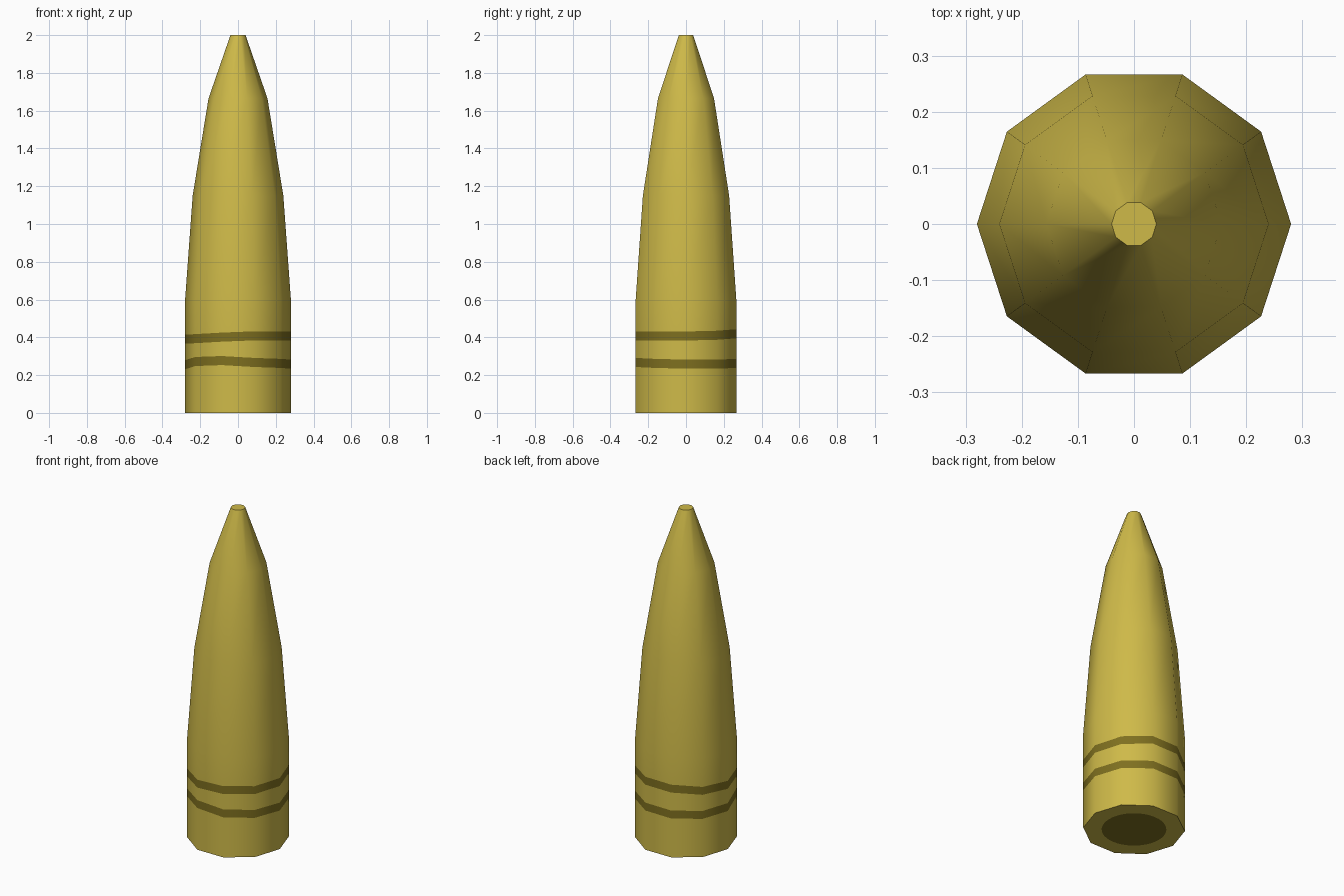
import bpy, bmesh, math

if "Cube" in bpy.data.objects:
    bpy.data.objects.remove(bpy.data.objects["Cube"])

N = 10          # sides of the body
R = 0.28        # body radius


def material(name, rgb):
    m = bpy.data.materials.new(name)
    m.diffuse_color = (*rgb, 1.0)
    m.use_nodes = True
    m.node_tree.nodes["Principled BSDF"].inputs["Base Color"].default_value = m.diffuse_color
    return m


brass = material("brass yellow", (0.62, 0.49, 0.066))
dark = material("dark olive", (0.21, 0.16, 0.014))

# Band centre heights at each corner, anticlockwise from +x (slightly wavy bands)
low_band = [0.258, 0.258, 0.262, 0.26, 0.256, 0.255, 0.272, 0.277, 0.267, 0.262]
high_band = [0.407, 0.411, 0.419, 0.417, 0.402, 0.390, 0.393, 0.401, 0.408, 0.406]
HALF = 0.024

bm = bmesh.new()


def ring(r, heights):
    return [bm.verts.new((r * math.cos(math.tau * i / N),
                          r * math.sin(math.tau * i / N), heights[i])) for i in range(N)]


# Rings from base to nose: base, two bands, shoulder and ogive
rings = [ring(R, [0] * N)]
for band in (low_band, high_band):
    rings.append(ring(R, [z - HALF for z in band]))
    rings.append(ring(R, [z + HALF for z in band]))
for r, z in ((R, 0.6), (0.24, 1.15), (0.156, 1.665), (0.04, 2.0)):
    rings.append(ring(r, [z] * N))

for k in range(len(rings) - 1):
    a, b = rings[k], rings[k + 1]
    for i in range(N):
        j = (i + 1) % N
        f = bm.faces.new((a[i], a[j], b[j], b[i]))
        f.material_index = 1 if k in (1, 3) else 0

# Flat nose tip
bm.faces.new(rings[-1])

# Underside: rim around a dark round disc
S = 4
M = N * S
disc = [bm.verts.new((0.178 * math.cos(math.tau * i / M),
                      0.178 * math.sin(math.tau * i / M), 0)) for i in range(M)]
for i in range(N):
    base = rings[0]
    arc = [disc[(i * S + s) % M] for s in range(S + 1)]
    bm.faces.new([base[(i + 1) % N], base[i]] + arc)
bm.faces.new(disc[::-1]).material_index = 1

bm.normal_update()
mesh = bpy.data.meshes.new("shell_body")
bm.to_mesh(mesh)
bm.free()
mesh.materials.append(brass)
mesh.materials.append(dark)
body = bpy.data.objects.new("shell_body", mesh)
bpy.context.collection.objects.link(body)

# Smooth sides with crisp base and tip edges
bpy.context.view_layer.objects.active = body
body.select_set(True)
bpy.ops.object.shade_smooth_by_angle(angle=math.radians(45))
